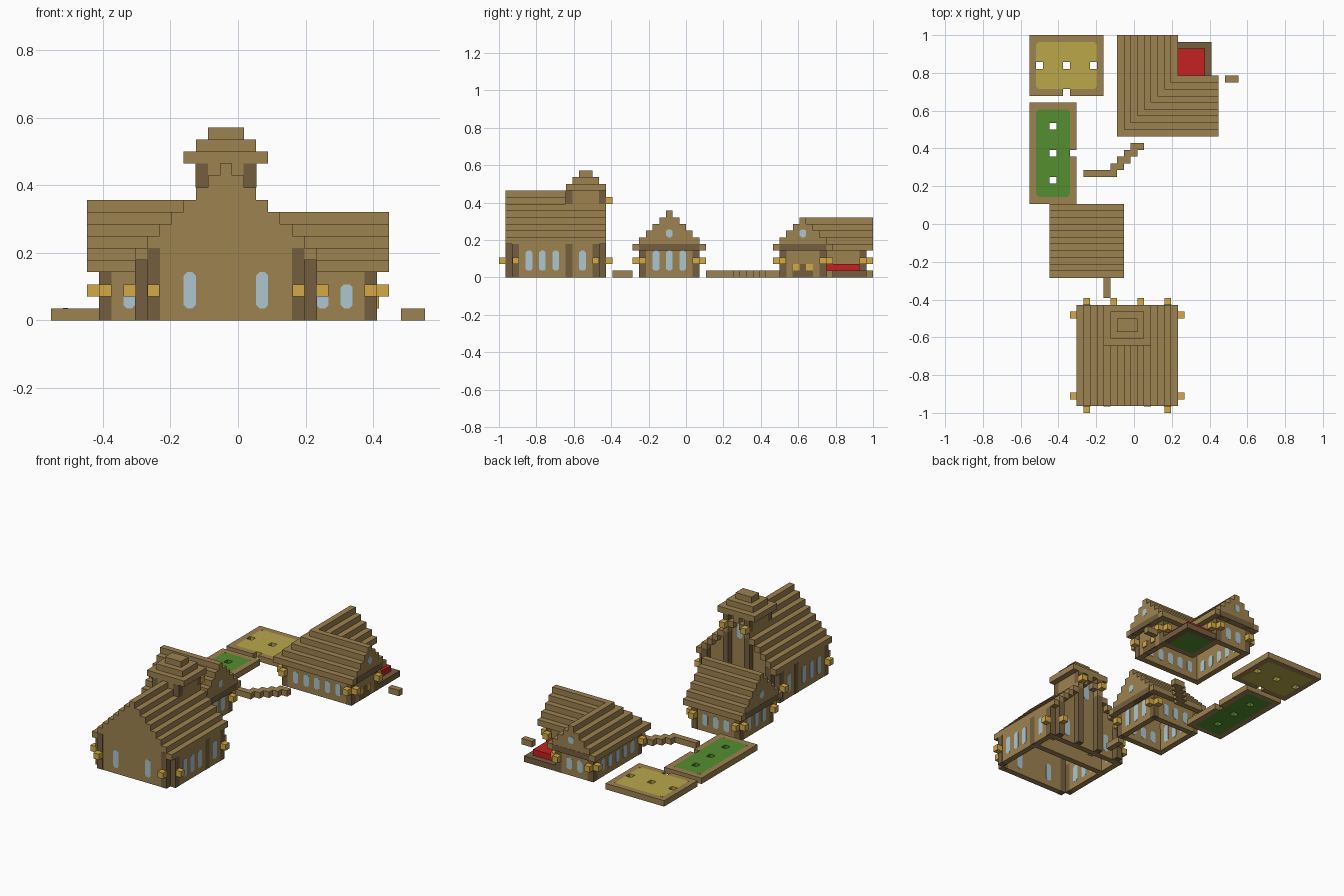
import bpy
import bmesh

cube = bpy.data.objects.get("Cube")
if cube:
    bpy.data.objects.remove(cube, do_unlink=True)

# Everything sits on a block grid: one block is U wide
U = 2 / 56
OX, OY = -31 * U / 2, -1.0


def material(name, r, g, b):
    col = [((c / 255 + 0.055) / 1.055) ** 2.4 for c in (r, g, b)] + [1]
    m = bpy.data.materials.new(name)
    m.use_nodes = True
    m.diffuse_color = col
    node = m.node_tree.nodes["Principled BSDF"]
    node.inputs["Base Color"].default_value = col
    node.inputs["Roughness"].default_value = 0.9
    return m


WOOD = material("plank_brown", 157, 130, 80)
LOG = material("log_dark_brown", 117, 95, 63)
GLASS = material("window_pale_blue", 172, 198, 207)
GOLD = material("torch_gold", 212, 170, 71)
GREEN = material("crop_green", 85, 141, 49)
YELLOW = material("crop_yellow", 186, 167, 74)
RED = material("red", 197, 33, 34)

PAINT = 0.03  # how far coloured logs and glass stand proud of a wall


class Part:
    """One object collecting blocks of a single colour."""

    def __init__(self, name, mat):
        self.name, self.mat, self.bm = name, mat, bmesh.new()

    def prism(self, bottom, top):
        a = [self.bm.verts.new((OX + x * U, OY + y * U, z * U)) for x, y, z in bottom]
        b = [self.bm.verts.new((OX + x * U, OY + y * U, z * U)) for x, y, z in top]
        self.bm.faces.new(a[::-1])
        self.bm.faces.new(b)
        for k in range(len(a)):
            n = (k + 1) % len(a)
            self.bm.faces.new((a[k], a[n], b[n], b[k]))

    def upright(self, ring, z0, z1):
        self.prism([(x, y, z0) for x, y in ring], [(x, y, z1) for x, y in ring])

    def box(self, x0, x1, y0, y1, z0, z1, grow=0):
        x0, x1, y0, y1 = x0 - grow, x1 + grow, y0 - grow, y1 + grow
        self.upright(((x0, y0), (x1, y0), (x1, y1), (x0, y1)), z0, z1)

    def window(self, axis, along, wall, z0, z1):
        """Octagonal pane through a wall; axis is the direction the wall runs."""
        c, a, b = 0.28, along, along + 1
        ring = ((a + c, z0), (b - c, z0), (b, z0 + c), (b, z1 - c),
                (b - c, z1), (a + c, z1), (a, z1 - c), (a, z0 + c))
        ends = []
        for d in (wall - PAINT, wall + 1 + PAINT):
            ends.append([(s, d, z) if axis == "x" else (d, s, z) for s, z in ring])
        self.prism(*ends)

    def finish(self):
        bmesh.ops.recalc_face_normals(self.bm, faces=self.bm.faces[:])
        me = bpy.data.meshes.new(self.name)
        self.bm.to_mesh(me)
        self.bm.free()
        me.materials.append(self.mat)
        bpy.context.collection.objects.link(bpy.data.objects.new(self.name, me))


def house_parts(name):
    return [Part(name + "_" + p, m) for p, m in
            (("roof", WOOD), ("walls", WOOD), ("logs", LOG),
             ("windows", GLASS), ("torches", GOLD))]


def gable(walls, axis, start, width, wall, z0, base):
    """Stepped triangular wall filling the end of a roof."""
    for k in range(1, width - 1):
        top = base + min(k, width - 1 - k)
        s = start + k
        if axis == "x":
            walls.box(s, s + 1, wall, wall + 1, z0, top)
        else:
            walls.box(wall, wall + 1, s, s + 1, z0, top)


def torch(part, x, y, z=2):
    part.box(x, x + 1, y, y + 1, z, z + 1)


def corner(logs, torches, x, y, dx, dy):
    """Corner log with a torch on each outer side."""
    logs.box(x, x + 1, y, y + 1, 0, 4, PAINT)
    torch(torches, x + dx, y)
    torch(torches, x, y + dy)


# Great hall: stepped roof, cross wall, notched corners, buttressed back
roof, walls, logs, glass, torches = hall = house_parts("hall")
X, Y, N = 7, 1, 15
for k in range(N):
    h = 5 + min(k, N - 1 - k)
    roof.box(X + k, X + k + 1, Y, Y + N, h, h + 1)
for y in (Y, 10, 14):
    gable(walls, "x", X, N, y, 0, 5)
for x, out in ((X, -1), (X + N - 1, 1)):
    walls.box(x, x + 1, 2, 15, 0, 5)
    for y in (2, 10, 14):
        logs.box(x, x + 1, y, y + 1, 0, 5, PAINT)
    for y in (2, 14):
        torch(torches, x, y - 0) if out == 0 else torch(torches, x + out, y)
    for y in (4, 6, 8, 12):
        glass.window("y", y, x, 1, 4)
for y, out in ((Y, -1), (15, 1)):
    for x in (8, 20):
        logs.box(x, x + 1, y, y + 1, 0, 6, PAINT)
        torch(torches, x, y + out)
for x in (11, 17):
    glass.window("x", x, Y, 1, 4)
for x in (10, 18):
    glass.window("x", x, 14, 1, 4)
    torch(torches, x, 9)
    torch(torches, x, 11)

# Tower over the back of the hall, with a stepped cap
tower = Part("tower_walls", WOOD)
for y in (10, 14):
    tower.box(12, 17, y, y + 1, 5, 13)
for x in (12, 16):
    tower.box(x, x + 1, 11, 14, 5, 13)
    logs.box(x, x + 1, 10, 11, 11, 13, PAINT)
    logs.box(x, x + 1, 15, 16, 0, 13)
    torch(torches, x, 16, 11)
glass.window("x", 14, 14, 9, 12)
cap = Part("tower_cap", WOOD)
for s in range(3):
    cap.box(11 + s, 18 - s, 10 + s, 16 - s, 13 + s, 14 + s)

# Cottage: square, ridge running left to right
roof, walls, logs, glass, torches = cottage = house_parts("cottage")
X, Y, N = 3, 20, 11
for k in range(N):
    h = 4 + min(k, N - 1 - k)
    roof.box(X, X + N, Y + k, Y + k + 1, h, h + 1)
for x in (X, X + N - 1):
    gable(walls, "y", Y, N, x, 4, 4)
    logs.box(x, x + 1, Y + 1, Y + N - 1, 4, 5, PAINT)
    glass.window("y", Y + 5, x, 6, 7.2)
for x, dx in ((4, -1), (12, 1)):
    walls.box(x, x + 1, 21, 30, 0, 5)
    for k in (23, 25, 27):
        glass.window("y", k, x, 1, 4)
    for y, dy in ((21, -1), (29, 1)):
        corner(logs, torches, x, y, dx, dy)
for y in (21, 29):
    walls.box(5, 12, y, y + 1, 0, 5)
    for x in (6, 8, 10):
        glass.window("x", x, y, 1, 3)

# Lodge: two wings meeting at a corner with mitred roof steps
roof, walls, logs, glass, torches = lodge = house_parts("lodge")
X, Y, N = 13, 41, 9
for k in range(N):
    h = 4 + min(k, N - 1 - k)
    roof.box(X + k, X + k + 1, Y + k, 56, h, h + 1)
    roof.box(X + k + 1, 28, Y + k, Y + k + 1, h, h + 1)
gable(walls, "y", Y, N, 27, 4, 4)
gable(walls, "x", X, N, 55, 4, 4)
logs.box(27, 28, Y + 1, Y + N - 1, 4, 5, PAINT)
logs.box(X + 1, X + N - 1, 55, 56, 4, 5, PAINT)
glass.window("y", 45, 27, 6, 7.2)
glass.window("x", 17, 55, 6, 7.2)
walls.box(14, 27, 42, 43, 0, 5)
walls.box(14, 15, 43, 55, 0, 5)
walls.box(26, 27, 43, 49, 0, 5)
walls.box(15, 21, 54, 55, 0, 5)
walls.box(20, 26, 48, 49, 0, 5)
walls.box(20, 21, 49, 54, 0, 5)
for k in range(5):
    glass.window("x", 16 + 2 * k, 42, 1, 3)
    glass.window("y", 44 + 2 * k, 14, 1, 3)
for x in (16, 18):
    glass.window("x", x, 54, 1, 3)
for x, y, dx, dy in ((14, 42, -1, -1), (26, 42, 1, -1), (26, 48, 1, 1),
                     (14, 54, -1, 1), (20, 54, 1, 1)):
    corner(logs, torches, x, y, dx, dy)

# Lodge doorway, then the terrace: log kerb, green bed, red block
logs.box(26, 27, 44, 47, 0, 2, PAINT)
for y in (44, 46):
    torches.box(26.9, 27.2, y, y + 1, 1, 2)
terrace = Part("terrace_kerb", LOG)
terrace.box(26, 27, 49, 55, 0, 1)
terrace.box(21, 26, 54, 55, 0, 1)
bed = Part("terrace_bed", GREEN)
bed.box(21, 26, 49, 54, 0, 1)
red = Part("red_block", RED)
red.box(21, 26, 49, 54, 1, 2)


# Walled gardens: border with a gate gap, crop bed with open wells
def garden(name, mat, x0, x1, y0, y1, wells, gate):
    border, crop = Part(name + "_border", WOOD), Part(name + "_bed", mat)
    for x in range(x0, x1):
        for y in range(y0, y1):
            if x in (x0, x1 - 1) or y in (y0, y1 - 1):
                if (x, y) != gate:
                    border.box(x, x + 1, y, y + 1, 0, 1)
            elif (x, y) not in wells:
                crop.box(x, x + 1, y, y + 1, 0, 1)
    # Cut-off bed corners
    for x, dx in ((x0 + 1, 0.4), (x1 - 1, -0.4)):
        for y, dy in ((y0 + 1, 0.4), (y1 - 1, -0.4)):
            border.upright(((x, y), (x + dx, y), (x, y + dy)), 0.95, 1.02)
    return [border, crop]


gardens = garden("green_garden", GREEN, 0, 7, 31, 46, [(3, y) for y in (34, 38, 42)], (6, 38))
gardens += garden("yellow_garden", YELLOW, 0, 11, 47, 56, [(x, 51) for x in (1, 5, 9)], (5, 47))

# Raised paths and the loose stone
path = Part("paths", WOOD)
path.box(11, 12, 17, 20, 0, 1)
path.box(8, 12, 35, 36, 0, 1)
for k in range(5):
    path.box(11 + k + (k == 0), 13 + k, 35 + k, 36 + k, 0, 1)
path.box(29, 31, 49, 50, 0, 1)

for part in hall + cottage + lodge + gardens + [tower, cap, terrace, bed, red, path]:
    part.finish()
